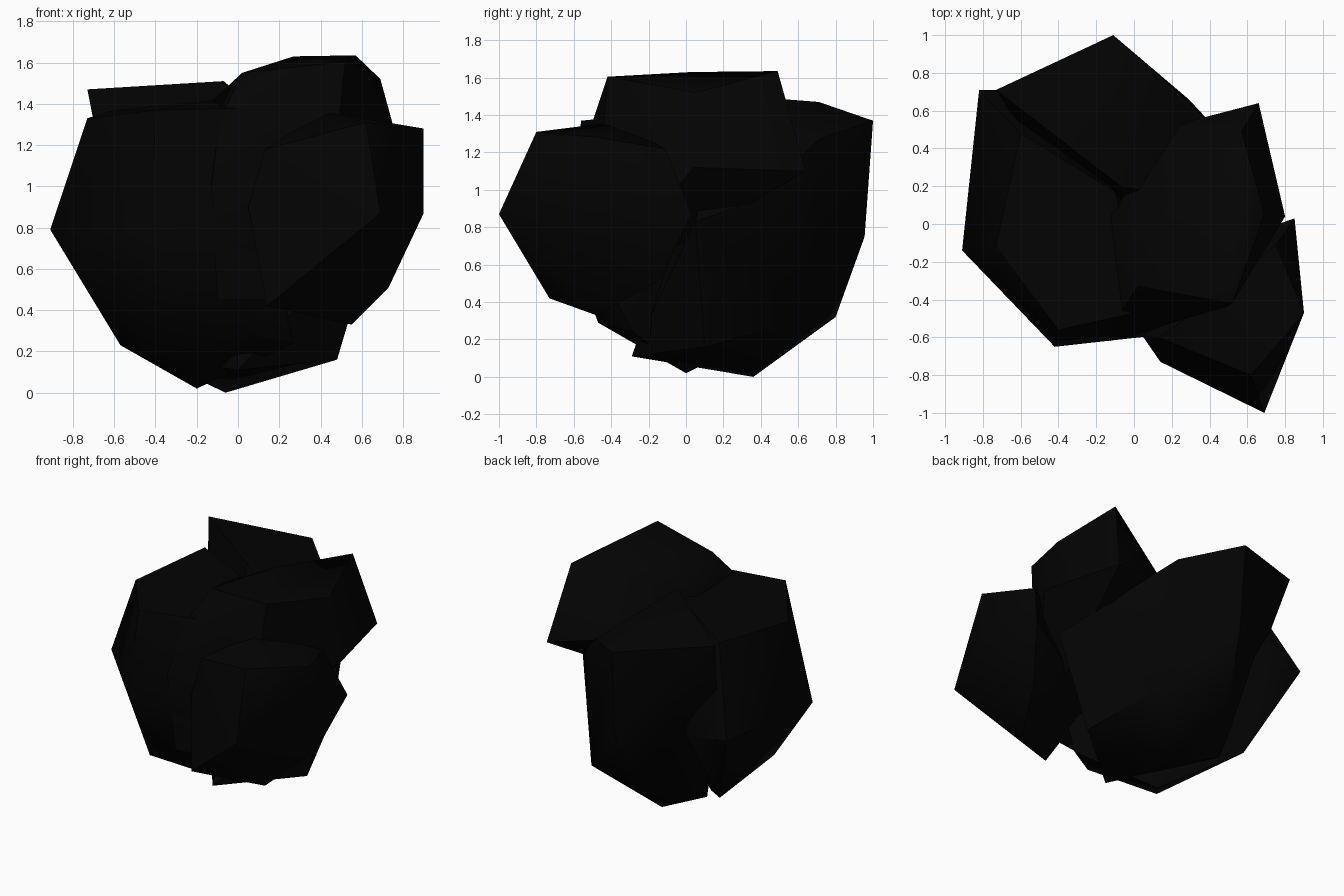
import bpy, bmesh, math

coal = bpy.data.materials.new("coal black")
coal.diffuse_color = (0.001, 0.001, 0.001, 1)


def lump(name, corners):
    """Faceted rock: the convex hull of a few corner points."""
    bm = bmesh.new()
    for c in corners:
        bm.verts.new(c)
    bmesh.ops.convex_hull(bm, input=bm.verts[:])
    loose = [v for v in bm.verts if not v.link_faces]
    bmesh.ops.delete(bm, geom=loose, context='VERTS')
    bmesh.ops.recalc_face_normals(bm, faces=bm.faces[:])
    mesh = bpy.data.meshes.new(name)
    bm.to_mesh(mesh)
    bm.free()
    mesh.materials.append(coal)
    obj = bpy.data.objects.new(name, mesh)
    bpy.context.collection.objects.link(obj)
    # soften shallow creases, keep the hard edges sharp
    bpy.ops.object.select_all(action='DESELECT')
    obj.select_set(True)
    bpy.context.view_layer.objects.active = obj
    bpy.ops.object.shade_smooth_by_angle(angle=math.radians(40))


# big lump on the left
lump("left_lump", [
    (-0.91, -0.14, 0.79), (-0.73, -0.12, 1.33), (-0.60, 0.48, 1.37),
    (-0.40, -0.56, 1.37), (-0.42, -0.65, 0.80), (-0.82, 0.71, 0.81),
    (-0.50, 0.71, 0.77), (-0.57, 0.43, 0.23), (-0.47, -0.33, 0.22),
    (-0.20, 0.00, 0.02), (-0.10, 0.17, 1.42), (0.05, -0.46, 1.38),
    (0.12, -0.59, 0.80), (0.27, -0.28, 0.24), (0.00, -0.47, 0.29)])

# tall lump at the back, reaching the ground
lump("back_lump", [
    (-0.73, 0.71, 1.47), (-0.11, 1.00, 1.37), (-0.07, 0.20, 1.51),
    (0.22, 0.71, 1.27), (0.31, 0.63, 1.12), (-0.10, 0.955, 0.75),
    (-0.14, 0.80, 0.32), (0.29, 0.66, 0.32), (-0.06, 0.36, 0.0),
    (0.48, 0.10, 0.16), (0.00, -0.29, 0.11), (0.68, 0.05, 0.83),
    (0.57, 0.36, 0.94), (-0.60, 0.50, 0.80), (-0.42, 0.36, 0.17)])

# highest lump, top right
lump("top_lump", [
    (0.52, -0.42, 1.605), (0.02, -0.33, 1.55), (0.57, 0.49, 1.635),
    (0.27, 0.03, 1.63), (0.69, 0.05, 1.52), (0.66, 0.64, 1.10),
    (0.80, 0.04, 1.12), (0.50, 0.36, 0.93), (-0.12, 0.05, 1.42),
    (-0.09, -0.50, 1.32), (-0.13, -0.62, 1.00), (-0.10, -0.57, 0.45),
    (0.40, -0.50, 0.45), (0.20, 0.52, 1.20)])

# lump leaning forward on the right
lump("front_lump", [
    (0.69, -1.00, 0.87), (0.62, -0.80, 1.31), (0.90, -0.47, 1.28),
    (0.90, -0.47, 0.87), (0.85, 0.03, 0.87), (0.14, -0.73, 0.42),
    (0.55, -0.48, 0.33), (0.73, -0.15, 0.51), (0.75, -0.11, 1.22),
    (0.42, -0.40, 1.36), (0.13, -0.60, 1.18), (0.05, -0.60, 0.90),
    (0.20, -0.20, 0.60)])
